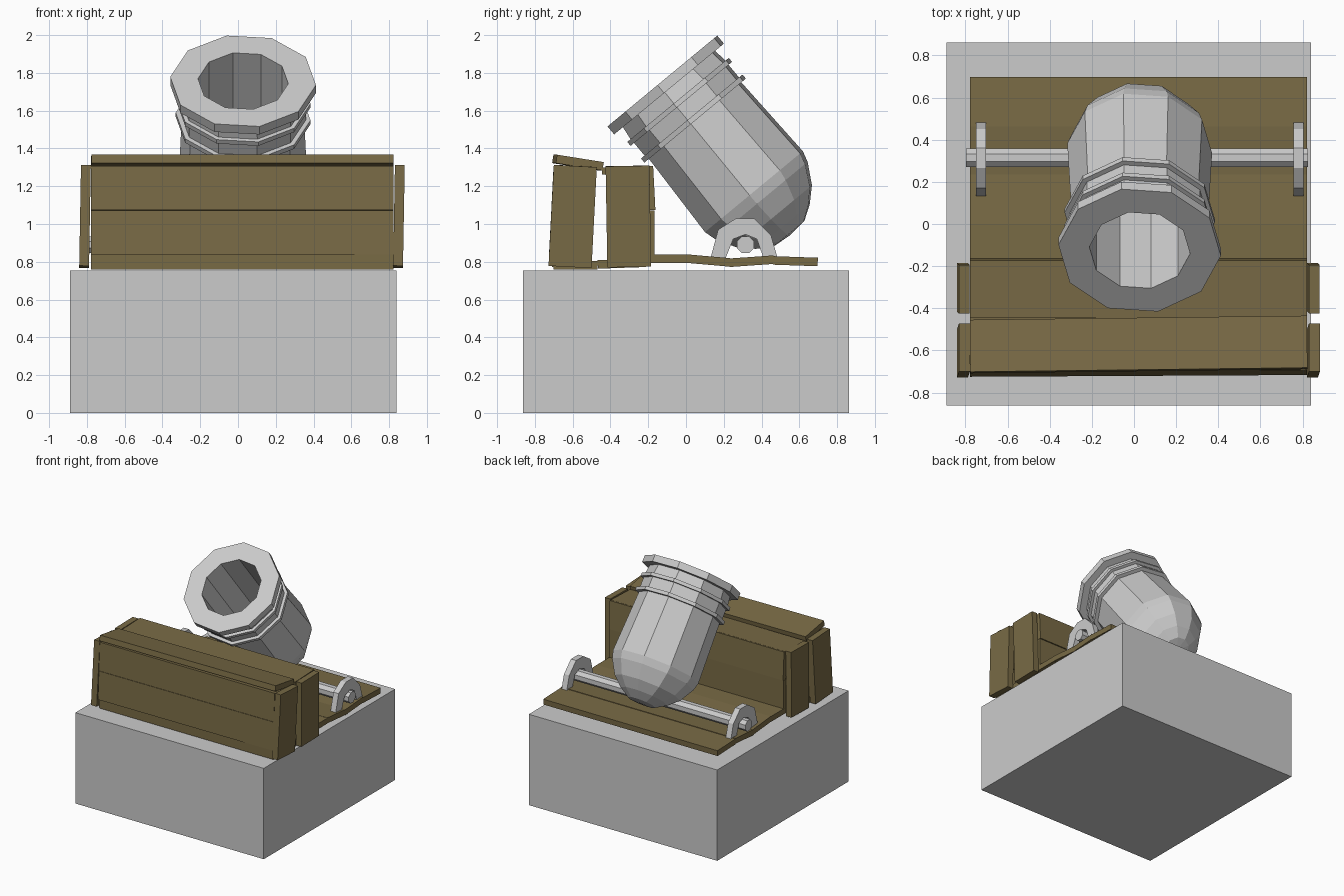
import bpy, bmesh
from math import cos, sin, pi, radians
from mathutils import Matrix

if "Cube" in bpy.data.objects:
    bpy.data.objects.remove(bpy.data.objects["Cube"])

wood = bpy.data.materials.new("wood")
wood.diffuse_color = (0.19, 0.145, 0.06, 1)
wood.use_nodes = True
wood.node_tree.nodes["Principled BSDF"].inputs["Base Color"].default_value = wood.diffuse_color


def finish(name, bm, mat=None):
    bmesh.ops.recalc_face_normals(bm, faces=bm.faces)
    me = bpy.data.meshes.new(name)
    bm.to_mesh(me)
    bm.free()
    ob = bpy.data.objects.new(name, me)
    bpy.context.collection.objects.link(ob)
    if mat:
        me.materials.append(mat)
    return ob


def box(name, centre, size, rot=(0, 0, 0), mat=wood):
    bm = bmesh.new()
    bmesh.ops.create_cube(bm, size=1, matrix=Matrix.Diagonal((*size, 1)))
    ob = finish(name, bm, mat)
    ob.location = centre
    ob.rotation_euler = [radians(a) for a in rot]
    return ob


def lathe(name, profile, sides, start):
    """Revolve (radius, height) points about local z; radius 0 becomes a pole."""
    bm = bmesh.new()
    rings = []
    for r, z in profile:
        if r == 0:
            rings.append([bm.verts.new((0, 0, z))] * sides)
        else:
            angles = [start + 2 * pi * k / sides for k in range(sides)]
            rings.append([bm.verts.new((r * cos(a), r * sin(a), z)) for a in angles])
    for lo, hi in zip(rings, rings[1:]):
        for k in range(sides):
            n = (k + 1) % sides
            loop = dict.fromkeys((lo[k], lo[n], hi[n], hi[k]))
            bm.faces.new(list(loop))
    return finish(name, bm)


def extrude_x(name, outline, x0, x1):
    """Extrude a (y, z) outline from x0 to x1."""
    bm = bmesh.new()
    face = bm.faces.new([bm.verts.new((x0, y, z)) for y, z in outline])
    new = bmesh.ops.extrude_face_region(bm, geom=[face])["geom"]
    moved = [v for v in new if isinstance(v, bmesh.types.BMVert)]
    bmesh.ops.translate(bm, verts=moved, vec=(x1 - x0, 0, 0))
    return finish(name, bm)


# Stone base
box("stone_base", (-0.025, 0, 0.377), (1.73, 1.724, 0.754), mat=None)

# Mortar barrel: bore, muzzle lip, two bands, rounded breech
barrel = lathe("mortar_barrel", [
    (0, -0.75), (0.24, -0.75), (0.24, 0), (0.387, 0), (0.387, -0.055),
    (0.325, -0.055), (0.335, -0.13), (0.358, -0.13), (0.358, -0.157),
    (0.333, -0.157), (0.333, -0.244), (0.358, -0.244), (0.358, -0.272),
    (0.326, -0.272), (0.345, -0.76), (0.328, -0.82), (0.265, -0.93),
    (0.19, -1.0), (0.11, -1.05), (0, -1.06)], 10, radians(-5))
barrel.location = (0.027, -0.125, 1.757)
barrel.rotation_euler = (radians(39.6), 0, 0)

# Axle and its two arched brackets
axle = lathe("axle", [(0, -0.812), (0.048, -0.812), (0.048, 0.812), (0, 0.812)], 8, pi / 8)
axle.location = (0.015, 0.315, 0.89)
axle.rotation_euler = (0, pi / 2, 0)
arch = [(0.13, 0.82), (0.17, 0.97), (0.265, 1.03), (0.36, 1.03), (0.45, 0.94), (0.485, 0.82),
        (0.41, 0.82), (0.375, 0.92), (0.315, 0.945), (0.25, 0.92), (0.21, 0.82)]
for side, x in (("left", -0.75), ("right", 0.757)):
    extrude_x("bracket_" + side, arch, x, x + 0.048)

# Floor planks, each tilted a little
LENGTH, MID = 1.6, 0.022
for i, (y, z, tilt) in enumerate([(0.58, 0.803, -2), (0.347, 0.803, 4), (0.115, 0.807, -5),
                                  (-0.115, 0.815, 0), (-0.35, 0.79, 2), (-0.585, 0.782, 0)]):
    box(f"floor_plank_{i + 1}", (MID, y, z), (LENGTH, 0.235, 0.045), (tilt, 0, 0))

# Parapet walls, front and rear
for i, z in enumerate((1.19, 0.955)):
    box(f"front_wall_plank_{i + 1}", (MID, -0.685 - 0.012 * i, z), (LENGTH, 0.036, 0.233), (-3, 0, 0.3))
    box(f"rear_wall_plank_{i + 1}", (MID, -0.185, z), (LENGTH, 0.034, 0.233), (3 - 3 * i, 0, 0))
box("front_wall_plank_3", (MID, -0.695, 0.805), (LENGTH, 0.03, 0.065))

# Parapet top boards
box("top_board_front", (MID, -0.572, 1.325), (LENGTH, 0.25, 0.045), (-9, 0, 0.7))
box("top_board_rear", (MID, -0.315, 1.285), (LENGTH, 0.26, 0.036), (2, 0, 0))

# Parapet end boards
for side, x, lean in (("left", -0.81, 1), ("right", 0.852, 1)):
    box(f"end_board_front_{side}", (x, -0.6, 1.04), (0.052, 0.228, 0.535), (-3, lean, 0))
    box(f"end_board_rear_{side}", (x, -0.305, 1.04), (0.05, 0.232, 0.535), (1, lean, 0))
